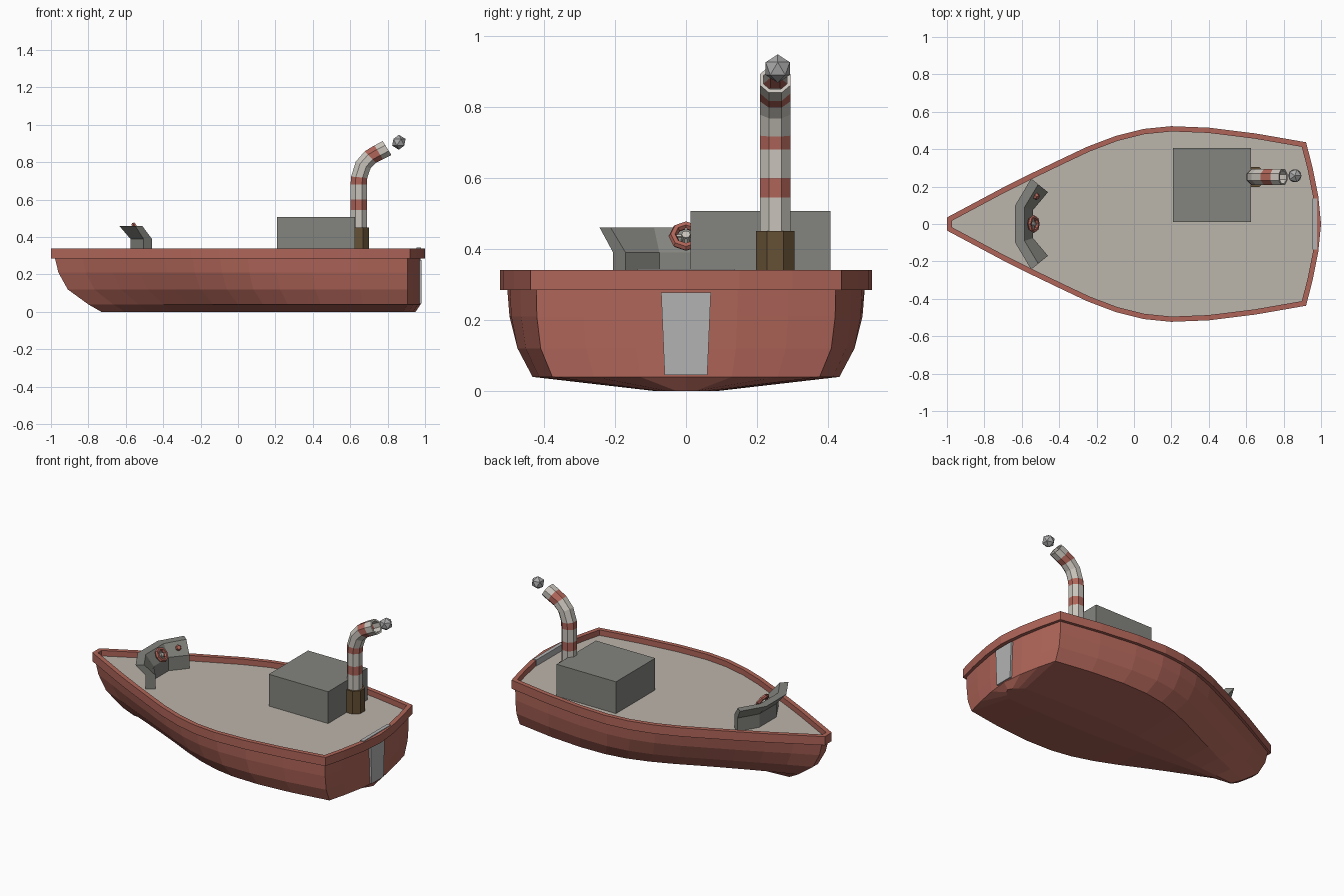
import bpy, bmesh, math
from mathutils import Vector, Matrix

if "Cube" in bpy.data.objects:
    bpy.data.objects.remove(bpy.data.objects["Cube"])


def material(name, r, g, b):
    m = bpy.data.materials.new(name)
    m.diffuse_color = (r, g, b, 1)
    m.use_nodes = True
    m.node_tree.nodes["Principled BSDF"].inputs["Base Color"].default_value = m.diffuse_color
    return m


RED = material("red_paint", .43, .13, .10)
DECK = material("deck_beige", .50, .46, .41)
GREY = material("grey_paint", .23, .23, .21)
PALE = material("pale_metal", .45, .45, .45)
WHITE = material("off_white", .58, .55, .50)
BROWN = material("brown_wood", .13, .08, .035)
SMOKE = material("smoke_grey", .40, .40, .40)


def finish(name, bm, *mats):
    bmesh.ops.recalc_face_normals(bm, faces=bm.faces)
    me = bpy.data.meshes.new(name)
    bm.to_mesh(me)
    bm.free()
    for m in mats:
        me.materials.append(m)
    ob = bpy.data.objects.new(name, me)
    bpy.context.collection.objects.link(ob)
    return ob


def loft(name, rings, mats, caps=True, cyclic=False, bands=None):
    """Skin a list of equal rings; bands gives a material index per strip."""
    bm = bmesh.new()
    vs = [[bm.verts.new(p) for p in r] for r in rings]
    n = len(rings[0])
    for i in range(len(vs) if cyclic else len(vs) - 1):
        a, b = vs[i], vs[(i + 1) % len(vs)]
        for j in range(n):
            k = (j + 1) % n
            f = bm.faces.new((a[j], a[k], b[k], b[j]))
            f.material_index = bands[i] if bands else 0
    if caps:
        bm.faces.new(vs[0])
        bm.faces.new(vs[-1])
    return finish(name, bm, *mats)


def box(name, x0, x1, y0, y1, z0, z1, mat):
    def ring(z):
        return [(x0, y0, z), (x1, y0, z), (x1, y1, z), (x0, y1, z)]
    return loft(name, [ring(z0), ring(z1)], [mat])


# Plan outline of the rail: side points, then the bowed transom
SIDE = [(-1, .035), (-.85, .115), (-.7, .195), (-.55, .27), (-.4, .342),
        (-.25, .413), (-.1, .47), (.05, .508), (.2, .523), (.4, .515),
        (.65, .484), (.92, .437)]
STERN = [(.955, .3), (.985, .15), (1, 0)]


def mirrored(half):
    return half + [(x, -y) for x, y in reversed(half[:-1])]


def inset(d):
    pts = [Vector(p) for p in mirrored(SIDE + STERN)]
    out = []
    for i, p in enumerate(pts):
        e0 = (p - pts[i - 1]).normalized()
        e1 = (pts[(i + 1) % len(pts)] - p).normalized()
        n0, n1 = Vector((e0.y, -e0.x)), Vector((e1.y, -e1.x))
        m = (n0 + n1).normalized()
        out.append(p + m * d / m.dot(n0))
    return out


def at(pts, z):
    return [(p[0], p[1], z) for p in pts]


# Hull: outline squeezed and flared at each level
def hull_ring(z, bow, corner, k, flare):
    half = []
    for x, y in SIDE:
        t = (x + 1) / 1.92
        half.append((bow + (corner - bow) * t, y * k * (1 - flare * (1 - t) ** 2)))
    half += [(corner + (x - .92) * .87, y * k) for x, y in STERN]
    return at(mirrored(half), z)


loft("hull", [hull_ring(.30, -.982, .906, .963, 0),
              hull_ring(.21, -.96, .906, .96, .08),
              hull_ring(.12, -.91, .906, .935, .22),
              hull_ring(.04, -.80, .906, .86, .35),
              hull_ring(0, -.73, .88, .17, .35)], [RED])

# Rail around the deck
outer, inner = inset(0), inset(.028)
loft("rail", [at(outer, .285), at(outer, .34), at(inner, .34), at(inner, .285)],
     [RED], caps=False, cyclic=True)

# Deck
deck = inset(.022)
loft("deck", [at(deck, .29), at(deck, .305)], [DECK])

# Stern plates
loft("transom_plate", [[(x, s * w, z) for x, s in
     ((.95, -1), (.982, -1), (.982, 1), (.95, 1))]
     for z, w in ((.045, .06), (.278, .07))], [PALE])
box("stern_step", .955, .978, -.137, .137, .30, .344, PALE)

# Cabin
box("cabin", .208, .625, .012, .406, .30, .507, GREY)

# Funnel base
CX, CY = .645, .251


def circle(c, r, tilt, n=8):
    """Ring around c whose axis leans from +z towards +x by tilt degrees."""
    rot = Matrix.Rotation(math.radians(tilt), 3, 'Y')
    return [Vector(c) + rot @ Vector((r * math.cos(a), r * math.sin(a), 0))
            for a in (2 * math.pi * (i + .5) / n for i in range(n))]


loft("funnel_base", [circle((CX, CY, z), .059, 0) for z in (.30, .45)], [BROWN])

# Striped, bent funnel with an open end
path = [(.645, .30, 0), (.645, .545, 0), (.645, .60, 0), (.645, .68, 0),
        (.648, .72, 5), (.669, .785, 24), (.708, .828, 45), (.752, .853, 58),
        (.797, .876, 58)]
bands = [0, 1, 0, 1, 0, 0, 1, 0]
rings = [circle((x, CY, z), .047, t) for x, z, t in path]
rings += [circle((x, CY, z), .036, t) for x, z, t in path[:-4:-1]]
loft("funnel", rings, [WHITE, RED], bands=bands + [0, 0, 1])

# Smoke puff
bm = bmesh.new()
bmesh.ops.create_icosphere(bm, subdivisions=1, radius=.04,
                           matrix=Matrix.Translation((.86, .258, .907)))
finish("smoke_puff", bm, SMOKE)

# Control console: leaning wall with two swept-back wings
prof = [((-.54, .075), (-.46, .17), .30), ((-.54, .075), (-.46, .17), .39),
        ((-.585, .09), (-.512, .212), .46), ((-.635, .10), (-.55, .243), .46),
        ((-.575, .085), (-.505, .205), .39), ((-.575, .085), (-.505, .205), .30)]


def section(i, s):
    return [(p[i][0], s * p[i][1], p[2]) for p in prof]


loft("console", [section(1, -1), section(0, -1), section(0, 1), section(1, 1)], [GREY])

# Steering wheel: striped eight-sided ring with hub and spokes
wheel_at = Matrix.Translation((-.537, 0, .436)) @ Matrix.Rotation(math.radians(55), 4, 'Y')


def torus_ring(i, n=8, R=.037, r=.012):
    a = 2 * math.pi * i / n
    return [wheel_at @ Vector(((R + r * math.cos(b)) * math.cos(a),
                               (R + r * math.cos(b)) * math.sin(a), r * math.sin(b)))
            for b in (math.pi / 3 * j for j in range(6))]


loft("steering_wheel", [torus_ring(i) for i in range(8)], [RED], caps=False, cyclic=True)
bm = bmesh.new()
bmesh.ops.create_cone(bm, cap_ends=True, segments=8, radius1=.014, radius2=.012, depth=.03,
                      matrix=wheel_at @ Matrix.Translation((0, 0, -.006)))
for ang in (0, 90):
    bmesh.ops.create_cube(bm, size=1, matrix=wheel_at @ Matrix.Rotation(math.radians(ang), 4, 'Z')
                          @ Matrix.Diagonal((.07, .007, .006, 1)))
finish("wheel_hub", bm, WHITE)

# Dial on the wing
bm = bmesh.new()
normal = Vector((.65, -.5, .57)).to_track_quat('Z', 'Y').to_matrix().to_4x4()
bmesh.ops.create_cone(bm, cap_ends=True, segments=6, radius1=.02, radius2=.012, depth=.016,
                      matrix=Matrix.Translation((-.519, .145, .43)) @ normal)
finish("dial", bm, RED)
